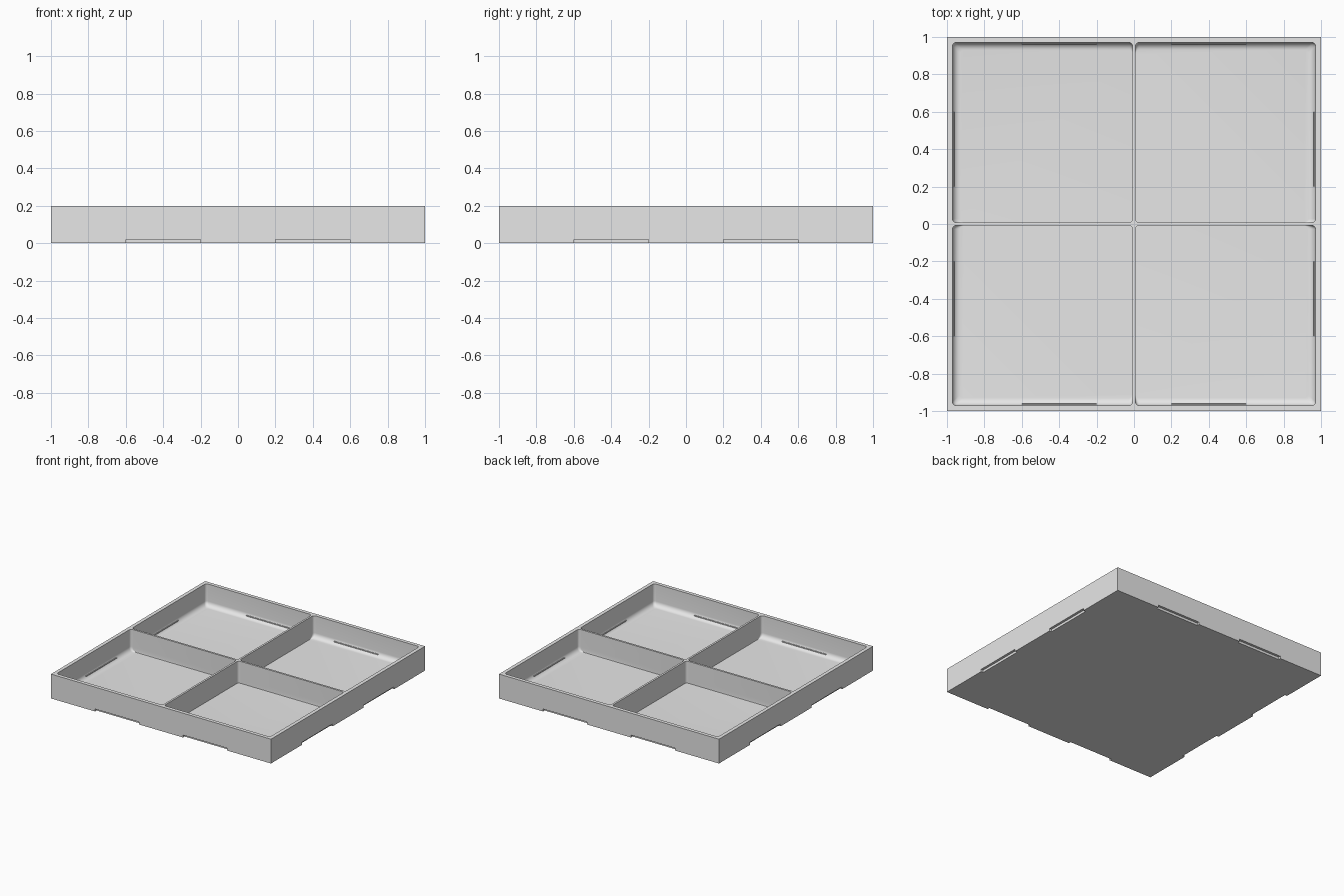
import bpy
import bmesh
import math

if "Cube" in bpy.data.objects:
    bpy.data.objects.remove(bpy.data.objects["Cube"])

grey = bpy.data.materials.new("plain grey")
grey.diffuse_color = (0.8, 0.8, 0.8, 1)
grey.use_nodes = True
grey.node_tree.nodes["Principled BSDF"].inputs["Base Color"].default_value = grey.diffuse_color

HEIGHT, INNER, DIVIDER = 0.2, 0.97, 0.008   # divider value is half its thickness
FLOOR, FILLET, CORNER = 0.02, 0.04, 0.02


def make_object(name, bm):
    bmesh.ops.recalc_face_normals(bm, faces=bm.faces)
    mesh = bpy.data.meshes.new(name)
    bm.to_mesh(mesh)
    bm.free()
    mesh.materials.append(grey)
    obj = bpy.data.objects.new(name, mesh)
    bpy.context.collection.objects.link(obj)
    return obj


def add_box(bm, lo, hi):
    verts = bmesh.ops.create_cube(bm, size=1)["verts"]
    for v in verts:
        v.co = [(a + b) / 2 + c * (b - a) for a, b, c in zip(lo, hi, v.co)]


def edge_boxes(name, y0, y1, z0, z1):
    """Two boxes along each of the four sides."""
    bm = bmesh.new()
    for a, b in ((-0.6, -0.2), (0.2, 0.6)):
        for s in (-1, 1):
            n, f = sorted((s * y0, s * y1))
            add_box(bm, (a, n, z0), (b, f, z1))
            add_box(bm, (n, a, z0), (f, b, z1))
    return make_object(name, bm)


def rounded_ring(bm, inset, z, sx, sy):
    """Rounded rectangle in one quadrant, inset on its outer sides only."""
    lo, hi, r = DIVIDER, INNER - inset, CORNER
    ring = []
    for i, (cx, cy) in enumerate(((hi - r, hi - r), (lo + r, hi - r),
                                  (lo + r, lo + r), (hi - r, lo + r))):
        for k in range(7):
            t = math.pi / 2 * (i + k / 6)
            ring.append(bm.verts.new((sx * (cx + r * math.cos(t)),
                                      sy * (cy + r * math.sin(t)), z)))
    return ring


# Compartment cutters: straight walls with a round fillet at the outer foot
bm = bmesh.new()
for sx in (-1, 1):
    for sy in (-1, 1):
        levels = [(0, HEIGHT + 0.1)]
        for k in range(9):
            t = math.pi / 2 * k / 8
            levels.append((FILLET * (1 - math.cos(t)),
                           FLOOR + FILLET * (1 - math.sin(t))))
        rings = [rounded_ring(bm, i, z, sx, sy) for i, z in levels]
        bm.faces.new(rings[0])
        bm.faces.new(rings[-1])
        for a, b in zip(rings, rings[1:]):
            for k in range(len(a)):
                j = (k + 1) % len(a)
                bm.faces.new((a[k], a[j], b[j], b[k]))
compartments = make_object("compartment_cutter", bm)

# Notches along the bottom outer edges
notches = edge_boxes("notch_cutter", 0.98, 1.05, -0.05, 0.02)

# Tray body
bm = bmesh.new()
add_box(bm, (-1, -1, 0), (1, 1, HEIGHT))
tray = make_object("tray", bm)
bpy.context.view_layer.objects.active = tray
tray.select_set(True)
for cutter in (compartments, notches):
    mod = tray.modifiers.new("cut", "BOOLEAN")
    mod.operation = "DIFFERENCE"
    mod.solver = "EXACT"
    mod.object = cutter
    bpy.ops.object.modifier_apply(modifier=mod.name)
bpy.ops.object.shade_smooth_by_angle(angle=math.radians(30))
for cutter in (compartments, notches):
    bpy.data.objects.remove(cutter)

# Small inner ledges behind the notches
edge_boxes("inner_ledges", 0.961, 0.975, 0.025, 0.042)
